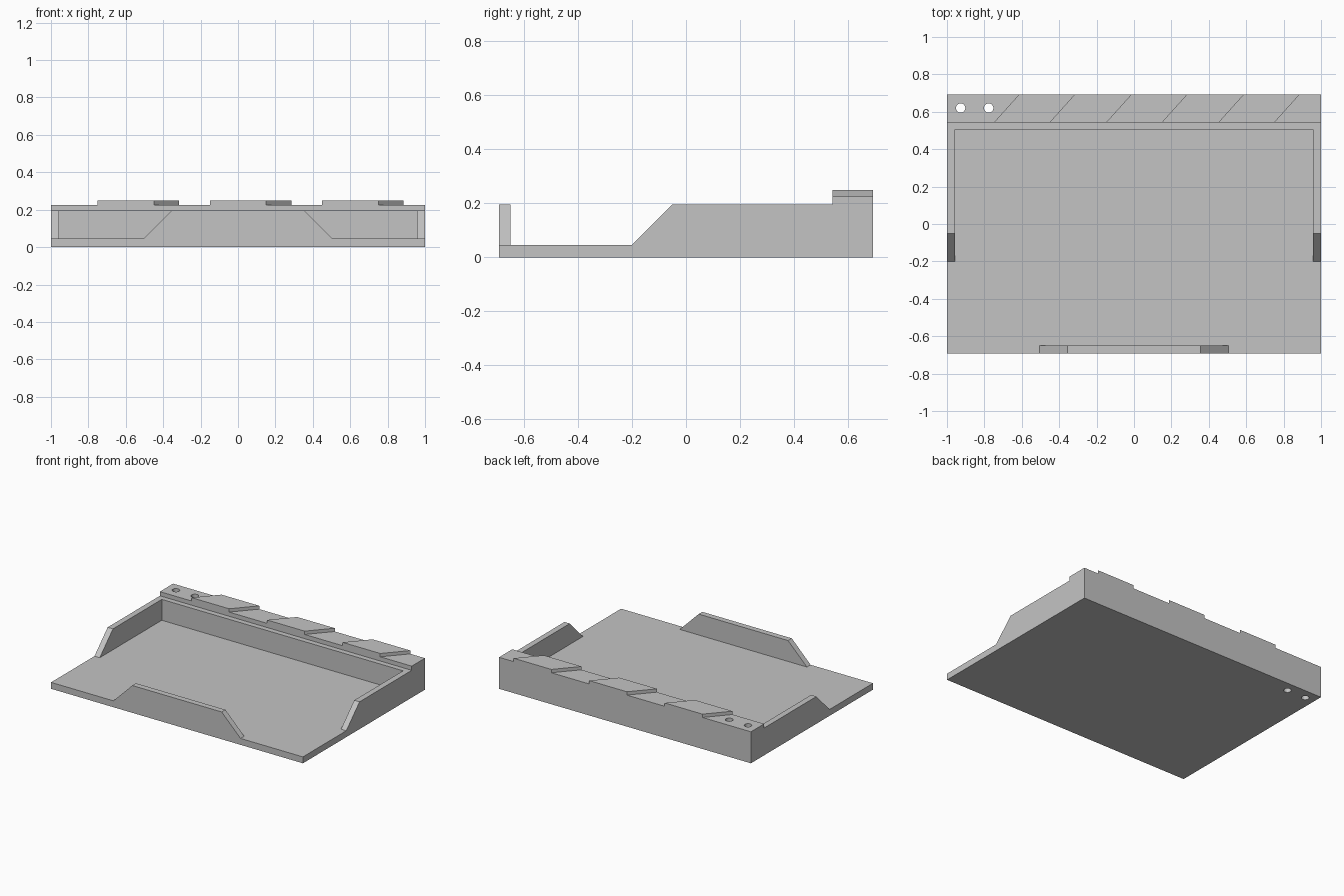
import bpy, bmesh
from mathutils import Vector

if "Cube" in bpy.data.objects:
    bpy.data.objects.remove(bpy.data.objects["Cube"])

HALF_W, HALF_D = 1.0, 0.692
FLOOR, WALL, RIDGE, STRIPE = 0.046, 0.196, 0.226, 0.25
THICK = 0.042
RIDGE_Y = HALF_D - 0.15

grey = bpy.data.materials.new("plain grey")
grey.use_nodes = True
colour = (0.55, 0.55, 0.55, 1)
grey.diffuse_color = colour
grey.node_tree.nodes["Principled BSDF"].inputs["Base Color"].default_value = colour


def prism(name, points, offset):
    """Extrude a closed planar outline along an offset."""
    bm = bmesh.new()
    face = bm.faces.new([bm.verts.new(p) for p in points])
    top = bmesh.ops.extrude_face_region(bm, geom=[face])["geom"]
    moved = [v for v in top if isinstance(v, bmesh.types.BMVert)]
    bmesh.ops.translate(bm, vec=Vector(offset), verts=moved)
    bmesh.ops.recalc_face_normals(bm, faces=bm.faces)
    mesh = bpy.data.meshes.new(name)
    bm.to_mesh(mesh)
    bm.free()
    mesh.materials.append(grey)
    obj = bpy.data.objects.new(name, mesh)
    bpy.context.collection.objects.link(obj)
    return obj


def combine(target, tool, operation):
    """Apply a boolean and remove the helper."""
    mod = target.modifiers.new("combine", "BOOLEAN")
    mod.operation, mod.solver, mod.object = operation, "EXACT", tool
    bpy.context.view_layer.objects.active = target
    bpy.ops.object.modifier_apply(modifier=mod.name)
    bpy.data.objects.remove(tool)


# Tray: side outline with sloped wall ends and a raised back ridge
side = [(-HALF_D, 0), (HALF_D, 0), (HALF_D, RIDGE), (RIDGE_Y, RIDGE),
        (RIDGE_Y, WALL), (-0.05, WALL), (-0.2, FLOOR), (-HALF_D, FLOOR)]
tray = prism("tray", [(-HALF_W, y, z) for y, z in side], (2 * HALF_W, 0, 0))

# Hollow out the space between the side walls and the back wall
inner_x, inner_y = HALF_W - THICK, RIDGE_Y - 0.038
hollow = prism("hollow_cutter",
               [(-inner_x, -1, FLOOR), (inner_x, -1, FLOOR),
                (inner_x, inner_y, FLOOR), (-inner_x, inner_y, FLOOR)], (0, 0, 1))
combine(tray, hollow, "DIFFERENCE")

# Front lip with sloped ends
lip = [(-0.505, FLOOR), (-0.505, 0.02), (0.505, 0.02), (0.505, FLOOR),
       (0.355, WALL), (-0.355, WALL)]
combine(tray, prism("front_lip", [(x, -HALF_D, z) for x, z in lip], (0, THICK, 0)), "UNION")

# Slanted raised stripes on the ridge
for x in (-0.75, -0.15, 0.45):
    outline = [(x, RIDGE_Y), (x + 0.3, RIDGE_Y), (x + 0.435, HALF_D), (x + 0.135, HALF_D)]
    stripe = prism("ridge_stripe", [(a, b, RIDGE - 0.02) for a, b in outline],
                   (0, 0, STRIPE - RIDGE + 0.02))
    combine(tray, stripe, "UNION")

# Two holes drilled through the ridge
for x in (-0.927, -0.777):
    bpy.ops.mesh.primitive_cylinder_add(vertices=32, radius=0.025, depth=1,
                                        location=(x, RIDGE_Y + 0.078, 0.1))
    drill = bpy.context.object
    drill.data.materials.append(grey)
    combine(tray, drill, "DIFFERENCE")

# Flat clean faces
bm = bmesh.new()
bm.from_mesh(tray.data)
bmesh.ops.remove_doubles(bm, verts=bm.verts, dist=0.0001)
bmesh.ops.dissolve_limit(bm, angle_limit=0.01, verts=bm.verts, edges=bm.edges)
bm.to_mesh(tray.data)
bm.free()
tray.data.shade_flat()
